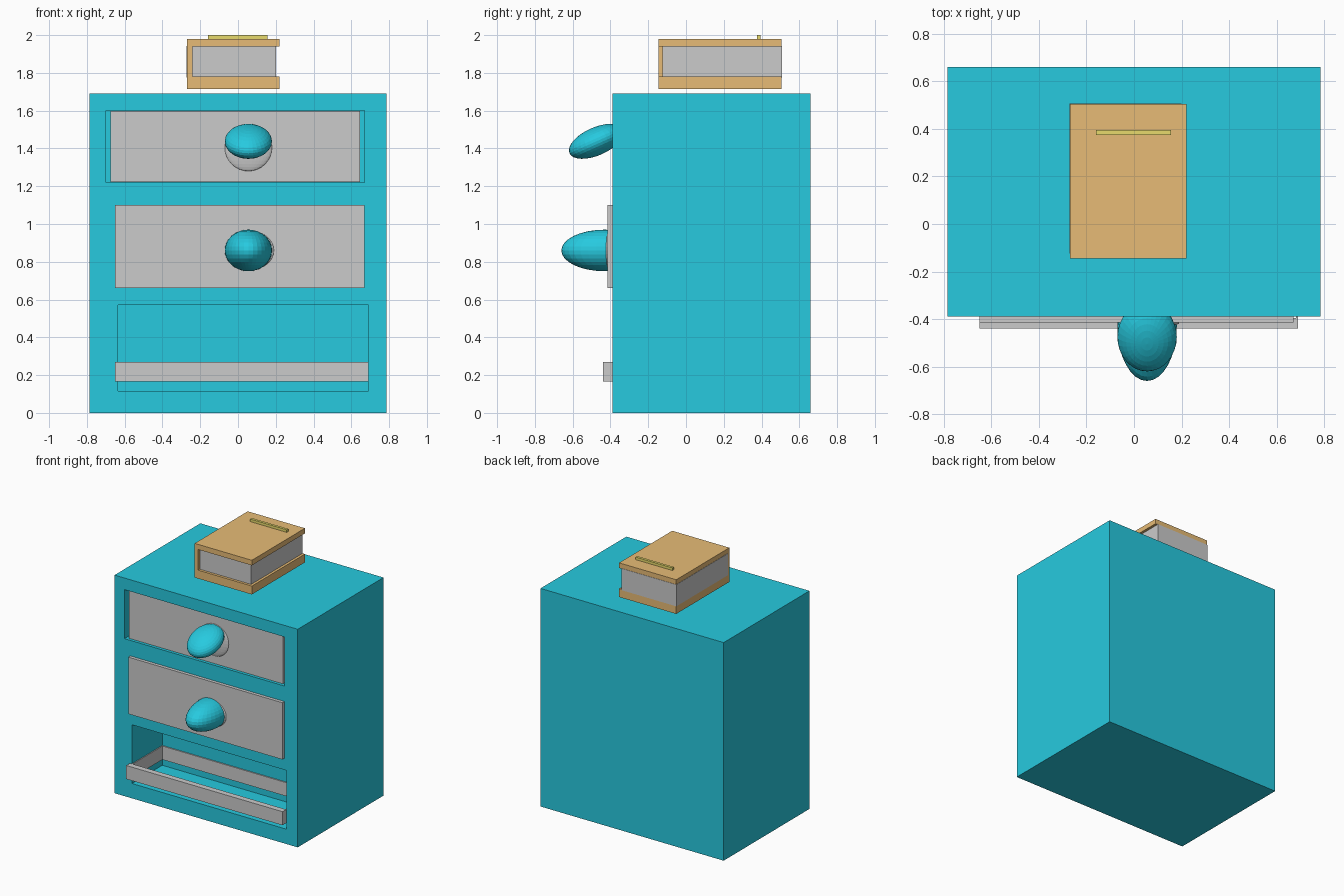
import bpy
import math

if "Cube" in bpy.data.objects:
    bpy.data.objects.remove(bpy.data.objects["Cube"])


def material(name, rgb):
    m = bpy.data.materials.new(name)
    m.diffuse_color = (*rgb, 1)
    m.use_nodes = True
    m.node_tree.nodes["Principled BSDF"].inputs["Base Color"].default_value = m.diffuse_color
    return m


TEAL = material("teal_paint", (0.02, 0.59, 0.74))
BROWN = material("brown_cover", (0.80, 0.50, 0.18))
YELLOW = material("yellow_band", (0.80, 0.70, 0.15))


def finish(name, mat):
    o = bpy.context.object
    o.name = o.data.name = name
    if mat:
        o.data.materials.append(mat)
    return o


def box(name, x, y, z, mat=None):
    """Box from (min, max) pairs on each axis."""
    bpy.ops.mesh.primitive_cube_add(size=1)
    o = bpy.context.object
    o.location = [(a + b) / 2 for a, b in (x, y, z)]
    o.scale = [b - a for a, b in (x, y, z)]
    bpy.ops.object.transform_apply(location=True, rotation=True, scale=True)
    return finish(name, mat)


def ellipsoid(name, centre, radii, tilt=0, mat=None):
    bpy.ops.mesh.primitive_uv_sphere_add(segments=32, ring_count=16, radius=1)
    o = bpy.context.object
    o.scale = radii
    o.rotation_euler.x = math.radians(tilt)
    o.location = centre
    return finish(name, mat)


# Cabinet body with three drawer openings
cabinet = box("cabinet_body", (-0.785, 0.785), (-0.39, 0.66), (0, 1.69), TEAL)
openings = [
    ((-0.70, 0.67), (1.22, 1.60)),
    ((-0.635, 0.655), (0.675, 1.085)),
    ((-0.635, 0.69), (0.115, 0.57)),
]
for x, z in openings:
    cutter = box("opening_cutter", x, (-0.6, -0.02), z)
    cutter.hide_render = True
    mod = cabinet.modifiers.new("opening", 'BOOLEAN')
    mod.operation = 'DIFFERENCE'
    mod.solver = 'EXACT'
    mod.object = cutter
    bpy.context.view_layer.objects.active = cabinet
    bpy.ops.object.modifier_apply(modifier=mod.name)
    bpy.data.objects.remove(cutter, do_unlink=True)

# Two closed drawers
box("top_drawer", (-0.675, 0.645), (-0.37, -0.03), (1.222, 1.598))
box("middle_drawer_front", (-0.65, 0.67), (-0.415, -0.385), (0.66, 1.10))
box("middle_drawer_box", (-0.625, 0.645), (-0.39, -0.03), (0.68, 1.08))

# Bottom drawer: an open frame with a front rail
rail_z = (0.165, 0.27)
box("bottom_drawer_rail", (-0.65, 0.69), (-0.44, -0.395), rail_z)
box("bottom_drawer_back", (-0.634, 0.689), (-0.03, -0.021), rail_z)
for side, x in (("left", (-0.634, -0.627)), ("right", (0.682, 0.689))):
    box("bottom_drawer_" + side, x, (-0.395, -0.03), rail_z)

# Drawer knobs on grey rosettes
ellipsoid("top_knob_rosette", (0.055, -0.37, 1.405), (0.125, 0.02, 0.125))
ellipsoid("top_knob", (0.055, -0.475, 1.4375), (0.125, 0.155, 0.074), 24, TEAL)
ellipsoid("middle_knob_rosette", (0.075, -0.415, 0.86), (0.115, 0.02, 0.10))
ellipsoid("middle_knob", (0.055, -0.43, 0.86), (0.125, 0.23, 0.11), 0, TEAL)

# Book hovering just above the cabinet top
cover_x, cover_y = (-0.27, 0.22), (-0.145, 0.505)
box("book_bottom_cover", cover_x, cover_y, (1.715, 1.78), BROWN)
box("book_top_cover", cover_x, cover_y, (1.94, 1.98), BROWN)
box("book_spine", (-0.27, -0.24), cover_y, (1.78, 1.94), BROWN)
box("book_pages", (-0.272, 0.20), (-0.125, 0.507), (1.775, 1.943))
box("book_band", (-0.16, 0.155), (0.375, 0.395), (1.975, 2.0), YELLOW)
